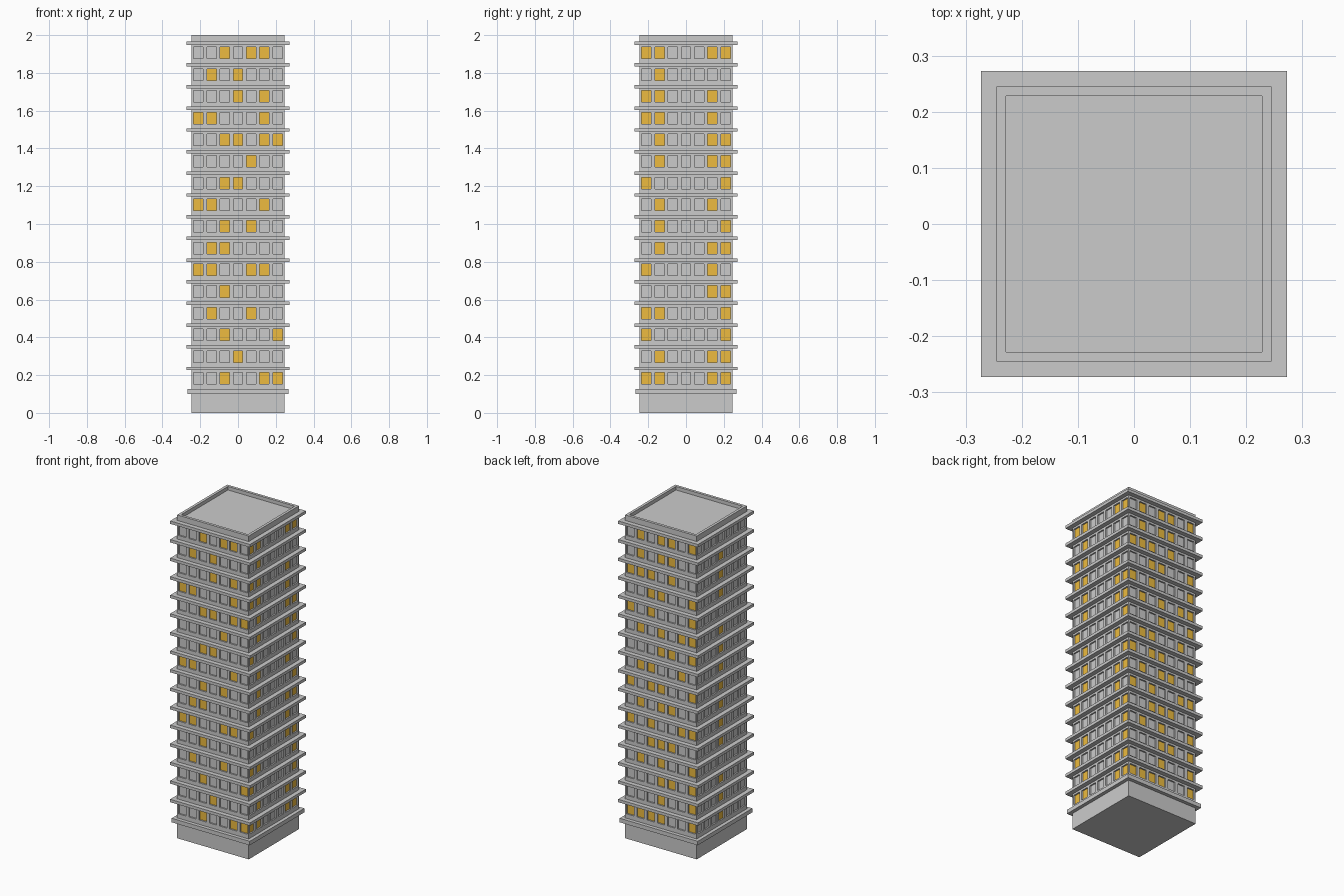
import bpy, bmesh, random
from mathutils import Matrix, Vector
from math import pi

if "Cube" in bpy.data.objects:
    bpy.data.objects.remove(bpy.data.objects["Cube"])

random.seed(4)
HALF, TOP, FLOORS, PITCH = 0.245, 2.0, 16, 0.1148
WIN_W, WIN_H, WIN_Z, COL, DEPTH = 0.05, 0.061, 0.153, 0.07, 0.009

lit = bpy.data.materials.new("lit_window")
lit.diffuse_color = (0.85, 0.5, 0.05, 1)
lit.use_nodes = True
lit.node_tree.nodes["Principled BSDF"].inputs["Base Color"].default_value = lit.diffuse_color
grey = bpy.data.materials.new("concrete")
grey.diffuse_color = (0.6, 0.6, 0.6, 1)
grey.use_nodes = True
grey.node_tree.nodes["Principled BSDF"].inputs["Base Color"].default_value = grey.diffuse_color


def finish(name, bm, mats=()):
    me = bpy.data.meshes.new(name)
    bm.to_mesh(me)
    bm.free()
    for m in mats:
        me.materials.append(m)
    ob = bpy.data.objects.new(name, me)
    bpy.context.collection.objects.link(ob)
    return ob


def plate(name, half, z0, z1):
    bm = bmesh.new()
    bmesh.ops.create_cube(bm, size=1, matrix=Matrix.Translation((0, 0, (z0 + z1) / 2))
                          @ Matrix.Diagonal((2 * half, 2 * half, z1 - z0, 1)))
    return finish(name, bm)


# Lit columns per floor, ground floor first, left to right seen from outside
front = "256 3 26 14 2 0145 12 24 015 23 4 2356 015 35 13 245".split()
right = "0156 156 06 016 56 05 156 16 15 06 156 156 015 015 1 0156".split()
back = "01236 36 346 136 234 0256 134 0236 125 346 1356 026 236 0124 134 1346".split()
left = [random.choice(["3", "3", ""]) for _ in range(FLOORS)]

# Wall grid lines around the window openings
xs = [-HALF] + [c * COL + s * WIN_W / 2 for c in range(-3, 4) for s in (-1, 1)] + [HALF]
zs = [0] + [WIN_Z + f * PITCH + s for f in range(FLOORS) for s in (0, WIN_H)] + [TOP]


def wall(name, pattern, turn):
    bm = bmesh.new()
    grid = [[bm.verts.new((x, -HALF, z)) for x in xs] for z in zs]
    panes = []
    for j in range(len(zs) - 1):
        for i in range(len(xs) - 1):
            f = bm.faces.new((grid[j][i], grid[j][i + 1], grid[j + 1][i + 1], grid[j + 1][i]))
            if i % 2 and j % 2:
                panes.append((f, str(i // 2) in pattern[j // 2]))
    # Push every window back into the wall
    for f, is_lit in panes:
        new = bmesh.ops.extrude_discrete_faces(bm, faces=[f])["faces"][0]
        bmesh.ops.translate(bm, verts=new.verts, vec=Vector((0, DEPTH, 0)))
        new.material_index = int(is_lit)
    bm.transform(Matrix.Rotation(turn, 4, 'Z'))
    finish(name, bm, (grey, lit))


for k, (name, pat) in enumerate((("front_wall", front), ("right_wall", right),
                                 ("back_wall", back), ("left_wall", left))):
    wall(name, pat, k * pi / 2)

# Underside, and roof with sunken deck inside a thin parapet
plate("base_block", HALF - 0.012, 0, 0.1)
bm = bmesh.new()
rings = [[bm.verts.new((sx * h, sy * h, z)) for sx, sy in ((-1, -1), (1, -1), (1, 1), (-1, 1))]
         for h, z in ((HALF, TOP), (0.228, TOP), (0.228, TOP - 0.022))]
for a, b in zip(rings, rings[1:]):
    for i in range(4):
        n = (i + 1) % 4
        bm.faces.new((a[i], a[n], b[n], b[i]))
bm.faces.new(rings[-1])
finish("roof_parapet", bm)

bm = bmesh.new()
bm.faces.new([bm.verts.new((sx * HALF, sy * HALF, 0))
              for sx, sy in ((-1, -1), (-1, 1), (1, 1), (1, -1))])
finish("underside", bm)

# Projecting floor slabs
plate("base_slab", 0.267, 0.101, 0.126)
for f in range(FLOORS):
    z = 0.226 + f * PITCH
    plate(f"floor_slab_{f + 1}", 0.273, z, z + 0.018)
